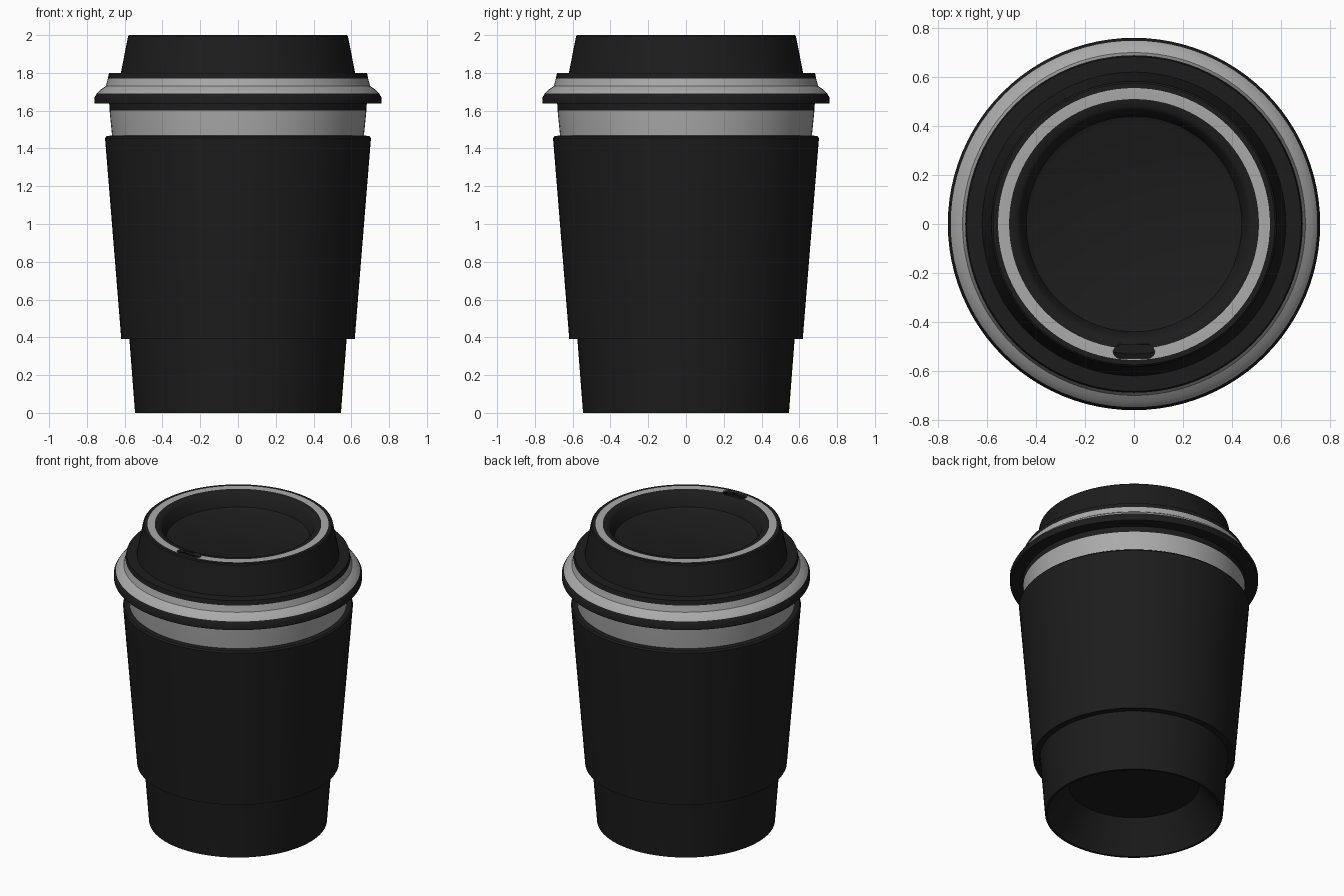
import bpy, bmesh, math

if "Cube" in bpy.data.objects:
    bpy.data.objects.remove(bpy.data.objects["Cube"])

SIDES = 96


def material(name, v):
    m = bpy.data.materials.new(name)
    m.diffuse_color = (v, v, v, 1)
    m.use_nodes = True
    m.node_tree.nodes["Principled BSDF"].inputs["Base Color"].default_value = m.diffuse_color
    return m


black = material("black", 0.012)
grey = material("grey", 0.4)


def finish(name, bm):
    bmesh.ops.recalc_face_normals(bm, faces=bm.faces)
    me = bpy.data.meshes.new(name)
    bm.to_mesh(me)
    bm.free()
    me.materials.append(black)
    me.materials.append(grey)
    ob = bpy.data.objects.new(name, me)
    bpy.context.collection.objects.link(ob)
    bpy.ops.object.select_all(action='DESELECT')
    bpy.context.view_layer.objects.active = ob
    ob.select_set(True)
    bpy.ops.object.shade_smooth_by_angle(angle=math.radians(35))
    return ob


def lathe(name, profile, grey_segments=(), closed=False):
    """Revolve (radius, z) points around z; radius 0 becomes a pole."""
    bm = bmesh.new()
    rings = []
    for r, z in profile:
        if r == 0:
            rings.append([bm.verts.new((0, 0, z))] * SIDES)
        else:
            angles = [2 * math.pi * i / SIDES for i in range(SIDES)]
            rings.append([bm.verts.new((r * math.cos(a), r * math.sin(a), z)) for a in angles])
    n = len(rings)
    for k in range(n if closed else n - 1):
        a, b = rings[k], rings[(k + 1) % n]
        for i in range(SIDES):
            j = (i + 1) % SIDES
            f = bm.faces.new(list(dict.fromkeys((a[i], a[j], b[j], b[i]))))
            f.material_index = 1 if k in grey_segments else 0
    return finish(name, bm)


# Paper cup with a deep recess under the base and a pale band below the lid
lathe("cup", [(0, 0.20), (0.40, 0.20), (0.53, 0), (0.545, 0), (0.575, 0.39),
              (0.666, 1.46), (0.68, 1.60), (0.683, 1.66), (0.66, 1.66),
              (0.53, 0.23), (0, 0.23)], grey_segments=(5,))

# Cardboard sleeve
lathe("sleeve", [(0.578, 0.39), (0.618, 0.39), (0.704, 1.455), (0.695, 1.465),
                 (0.664, 1.47)], closed=True)

# Lid: recessed centre, raised drinking rim, sloped wall, ledge, flared snap ring, inner skin
lid = lathe("lid", [(0, 1.90), (0.42, 1.90), (0.44, 1.91), (0.465, 1.985), (0.48, 1.997),
                    (0.51, 2.0), (0.555, 2.0), (0.575, 2.0), (0.582, 1.994), (0.62, 1.80),
                    (0.683, 1.80), (0.689, 1.77), (0.70, 1.73), (0.727, 1.712),
                    (0.748, 1.69), (0.76, 1.67), (0.76, 1.637), (0.68, 1.637),
                    (0.67, 1.77), (0.60, 1.78), (0.565, 1.98), (0.485, 1.98),
                    (0.45, 1.885), (0, 1.885)],
            grey_segments=(5, 11, 12, 13))

# Sip hole: rounded slot cut through the front of the rim
bm = bmesh.new()
outline = []
for side in (1, -1):
    for i in range(13):
        a = math.radians(-90 + 15 * i) + (0 if side == 1 else math.pi)
        outline.append(bm.verts.new((side * 0.052 + 0.032 * math.cos(a),
                                     -0.522 + 0.028 * math.sin(a), 1.94)))
base = bm.faces.new(outline)
ext = bmesh.ops.extrude_face_region(bm, geom=[base])
bmesh.ops.translate(bm, vec=(0, 0, 0.12),
                    verts=[v for v in ext["geom"] if isinstance(v, bmesh.types.BMVert)])
cutter = finish("sip_hole_cutter", bm)
cutter.hide_render = True
cutter.hide_set(True)

cut = lid.modifiers.new("sip_hole", 'BOOLEAN')
cut.operation = 'DIFFERENCE'
cut.solver = 'EXACT'
cut.object = cutter
